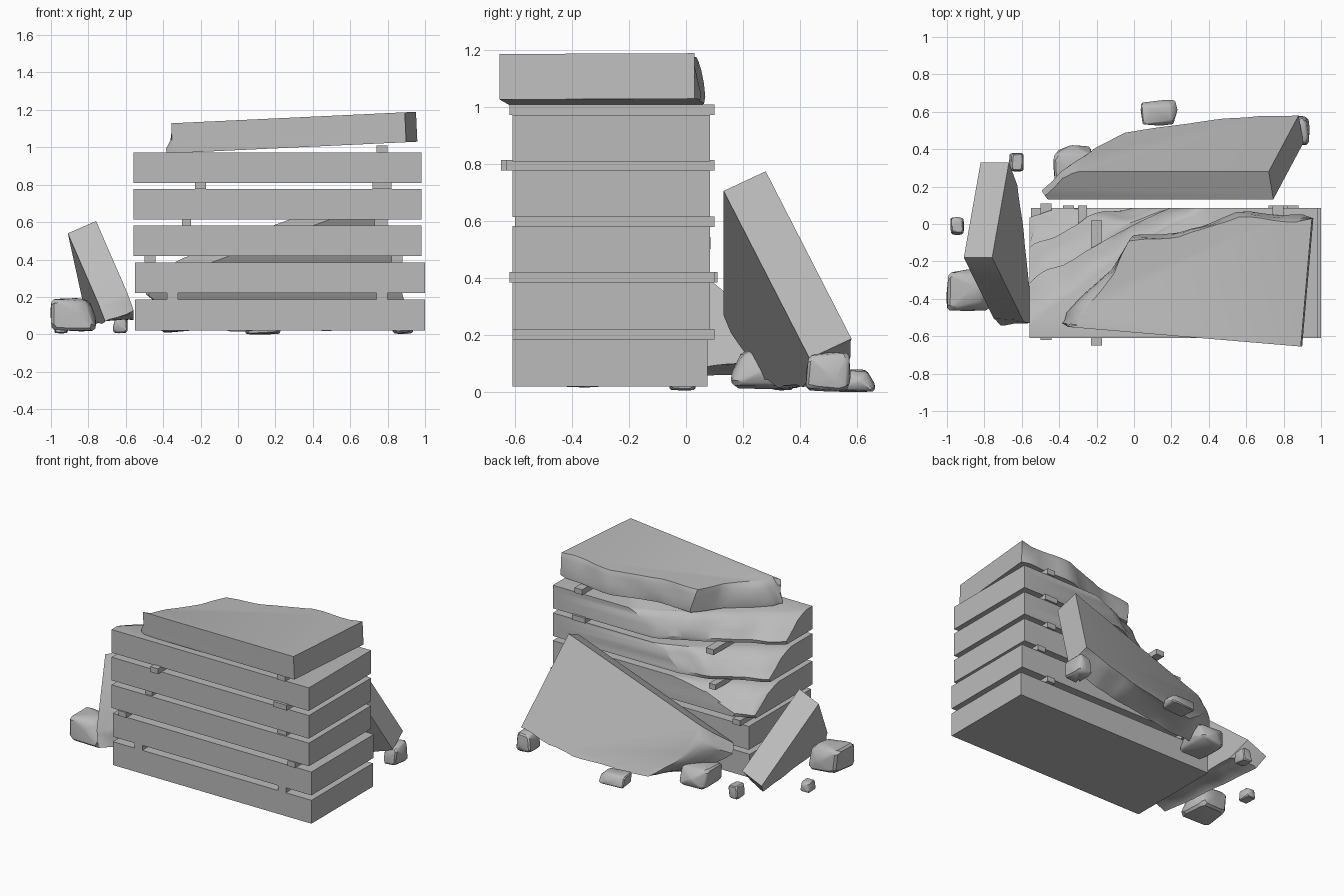
import bpy, bmesh, random
from mathutils import Vector, noise

random.seed(4)
old = bpy.data.objects.get("Cube")
if old:
    bpy.data.objects.remove(old, do_unlink=True)

# One concrete colour for everything
concrete = bpy.data.materials.new("concrete_grey")
concrete.use_nodes = True
grey = (0.5, 0.5, 0.5, 1)
concrete.diffuse_color = grey
bsdf = next(n for n in concrete.node_tree.nodes if n.type == 'BSDF_PRINCIPLED')
bsdf.inputs["Base Color"].default_value = grey
bsdf.inputs["Roughness"].default_value = 0.9
made = []


def finish(name, bm):
    bmesh.ops.recalc_face_normals(bm, faces=bm.faces[:])
    mesh = bpy.data.meshes.new(name)
    bm.to_mesh(mesh)
    bm.free()
    mesh.materials.append(concrete)
    ob = bpy.data.objects.new(name, mesh)
    bpy.context.collection.objects.link(ob)
    made.append(ob)
    return ob


def resample(path, parts=5):
    """Subdivide a fracture line evenly between its points."""
    pts = [Vector(p) for p in path]
    out = [a.lerp(b, i / parts) for a, b in zip(pts, pts[1:]) for i in range(parts)]
    return out + [pts[-1]]


def slab(name, corners, low, high, thick, origin, axes, rough=0.03):
    """Plate with clean-cut corners and a fracture line lofted from low to high."""
    bm = bmesh.new()
    o = Vector(origin)
    ax, ay, az = [Vector(a).normalized() for a in axes]
    lo, hi = resample(low), resample(high)
    last = len(lo) - 1
    rings = []
    for t, blend in ((0, 0), (0.15, -0.05), (0.45, 0.25), (0.75, 0.5), (0.93, 0.8), (1, 1)):
        flat = [Vector(c) for c in corners]
        for i, (a, b) in enumerate(zip(lo, hi)):
            p = a.lerp(b, blend)
            if 0 < i < last:
                seed = Vector((p.x * 6, p.y * 6, t + len(made)))
                p += noise.noise_vector(seed).xy * rough * (0.5 + 2 * t * (1 - t))
            flat.append(p)
        rings.append([bm.verts.new(o + ax * p.x + ay * p.y + az * t * thick) for p in flat])
    for r, s in zip(rings, rings[1:]):
        for i in range(len(r)):
            j = (i + 1) % len(r)
            bm.faces.new((r[i], r[j], s[j], s[i]))
    bm.faces.new(rings[0])
    bm.faces.new(rings[-1])
    return finish(name, bm)


def box(name, x0, x1, y0, y1, z0, z1):
    bm = bmesh.new()
    bmesh.ops.create_cube(bm, size=1)
    for v in bm.verts:
        v.co = ((x0 + x1) / 2 + v.co.x * (x1 - x0),
                (y0 + y1) / 2 + v.co.y * (y1 - y0),
                (z0 + z1) / 2 + v.co.z * (z1 - z0))
    return finish(name, bm)


def rock(name, centre, size):
    """Irregular convex chunk standing on the ground."""
    bm = bmesh.new()
    bmesh.ops.create_cube(bm, size=1)
    for v in bm.verts:
        top = 0.45 if v.co.z > 0 else 0.25
        v.co.x *= 1 - random.random() * top
        v.co.y *= 1 - random.random() * top
        v.co.z *= 1 - random.random() * 0.25
    for axis in range(3):
        for sign in (-0.5, 0.5):
            tip = Vector((random.uniform(-.2, .2) for _ in range(3)))
            tip[axis] = sign
            bm.verts.new(tip)
    bmesh.ops.delete(bm, geom=bm.faces[:], context='FACES_ONLY')
    hull = bmesh.ops.convex_hull(bm, input=bm.verts[:])
    bmesh.ops.delete(bm, geom=list(set(hull["geom_interior"])), context='VERTS')
    for v in bm.verts:
        v.co = Vector(centre) + Vector([c * s for c, s in zip(v.co, size)])
    bmesh.ops.bevel(bm, geom=bm.edges[:], offset=min(size) * 0.07, segments=1, affect='EDGES')
    return finish(name, bm)


world_axes = ((1, 0, 0), (0, 1, 0), (0, 0, 1))
L, R, F, B = -0.56, 0.98, -0.61, 0.085

# Two whole slabs at the bottom of the stack
box("stack_slab_1", L + .01, R + .02, F, B - .01, 0.02, 0.185)
box("stack_slab_2", L + .01, R + .02, F, B, 0.22, 0.385)

# Three upper slabs, each losing more of the back corner
breaks = [
    (0.42, [(-.42, B), (-.48, .06), (-.52, .04), (L, .02)],
     [(.05, B), (-.15, .0), (-.36, -.08), (L, -.24)]),
    (0.615, [(0, B), (-.22, .03), (-.4, -.06), (L, -.14)],
     [(.2, B), (-.06, -.0), (-.3, -.18), (L, -.38)]),
    (0.81, [(.2, B), (-.1, -.05), (-.38, -.22), (L, -.33)],
     [(.39, B), (.02, -.08), (-.27, -.33), (L, -.55)]),
]
for n, (z, low, high) in enumerate(breaks, 3):
    slab("stack_slab_%d" % n, [(L, F), (R, F), (R, B)], low, high,
         0.163, (0, 0, z), world_axes, 0.045)

# Spacer battens between the slabs
battens = [(0.185, -.38, -.32, -.61, .1), (0.185, .74, .80, -.61, .1),
           (0.385, -.5, -.44, -.62, .11), (0.385, .82, .88, -.62, .1),
           (0.58, -.3, -.25, -.6, .1), (0.58, .73, .80, -.6, .1),
           (0.778, -.23, -.17, -.65, .02), (0.778, .72, .82, -.63, .1),
           (0.973, .74, .80, -.62, .1)]
for n, (z, x0, x1, y0, y1) in enumerate(battens, 1):
    box("spacer_batten_%d" % n, x0, x1, y0, y1, z, z + 0.037)

# Tilted broken slab on top
slab("top_slab", [(-.35, -.55), (.9, -.655), (.96, .03)],
     [(.9, .05), (.55, .06), (.25, -.05), (0, -.06), (-.12, -.24), (-.36, -.47), (-.38, -.53)],
     [(.87, .01), (.57, .04), (.25, -.07), (-.02, -.09), (-.1, -.26), (-.24, -.44), (-.29, -.54)],
     0.16, (0, 0, 0.985), ((1, 0, .047), (0, 1, 0), (-.047, 0, 1)), 0.025)

# Large broken slab leaning against the back
run, drop = Vector((-.94, 0, -.341)), Vector((.236, .443, -.864))
outward = drop.cross(run).normalized()
if outward.y < 0:
    outward.negate()
slab("back_leaning_slab", [(0, 0)],
     [(1.28, 0), (1.31, .06), (1.13, .32), (.95, .42), (.55, .57), (.25, .68), (0, .68)],
     [(1.08, 0), (1.12, .1), (1.06, .3), (.93, .47), (.53, .61), (.22, .67), (0, .68)],
     0.165, Vector((.72, .28, .775)) - outward * 0.165, (run, drop, outward))

# Small slab tipped over beside the stack
slab("side_leaning_slab", [(0, 0), (.66, 0)],
     [(.66, .1), (.45, .29), (.2, .51), (.04, .63), (0, .52)],
     [(.63, .16), (.46, .34), (.22, .55), (.05, .62), (0, .54)],
     0.165, (-.91, -.18, .54), ((.136, .77, -.62), (.308, -.625, -.708), (.92, 0, .4)), 0.02)

# Loose rubble
rubble = [((-.88, -.35, .105), (.25, .23, .18)), ((-.945, -.01, .04), (.075, .1, .07)),
          ((-.63, .33, .05), (.08, .1, .09)), ((.135, .595, .04), (.2, .14, .08)),
          ((-.32, .29, .08), (.22, .27, .14)), ((.88, .5, .07), (.12, .16, .14))]
for n, (centre, size) in enumerate(rubble, 1):
    rock("rubble_%d" % n, centre, size)

# Smooth fractures, sharp cut edges
bpy.ops.object.select_all(action='DESELECT')
for ob in made:
    ob.select_set(True)
bpy.context.view_layer.objects.active = made[0]
bpy.ops.object.shade_smooth_by_angle(angle=0.6)
